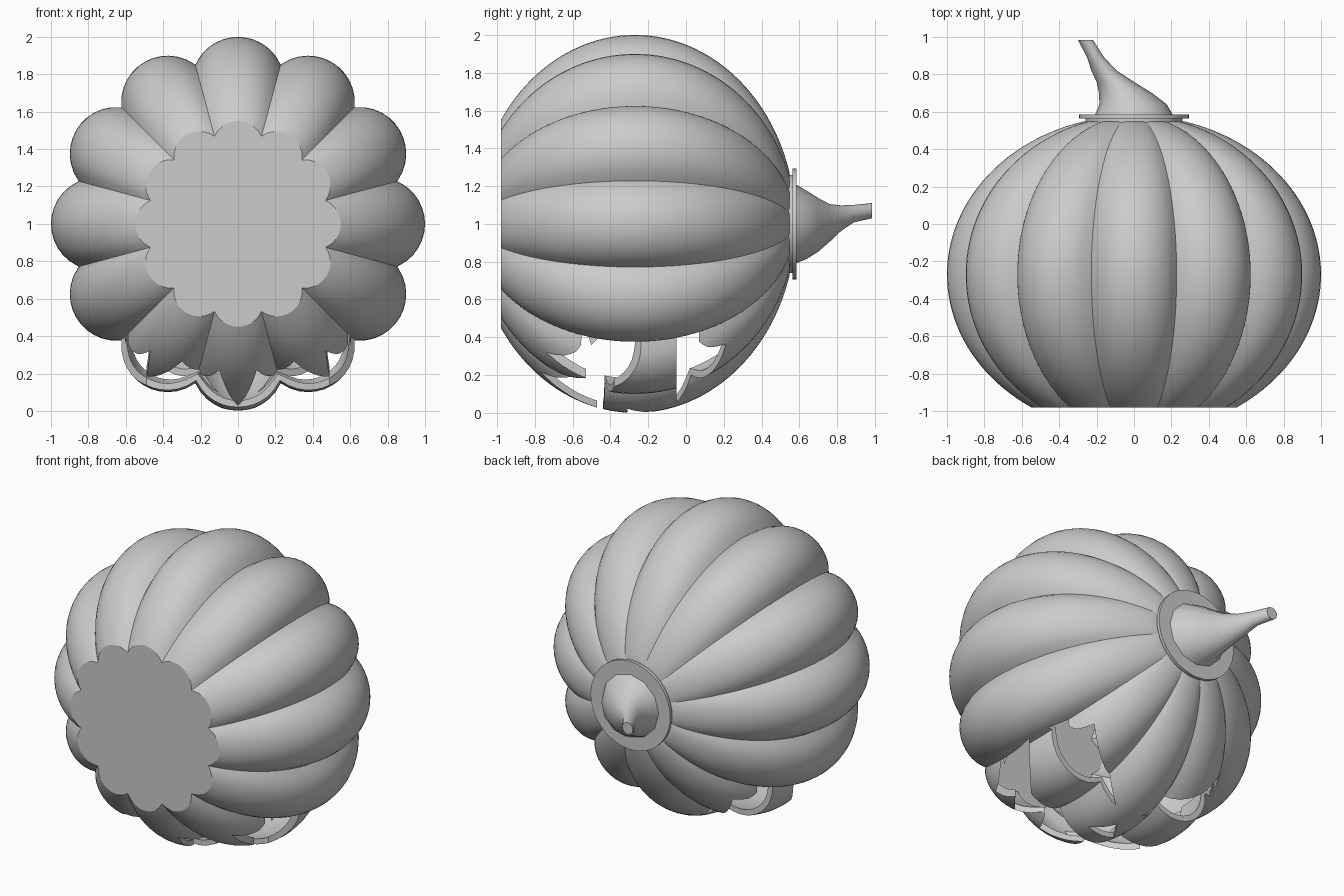
import bpy, bmesh, math
from mathutils import Vector

if "Cube" in bpy.data.objects:
    bpy.data.objects.remove(bpy.data.objects["Cube"])

grey = bpy.data.materials.new("plain grey")
grey.use_nodes = True
grey.diffuse_color = (0.6, 0.6, 0.6, 1)
grey.node_tree.nodes["Principled BSDF"].inputs["Base Color"].default_value = (0.6, 0.6, 0.6, 1)


def make_object(name, bm):
    bmesh.ops.recalc_face_normals(bm, faces=bm.faces)
    mesh = bpy.data.meshes.new(name)
    bm.to_mesh(mesh)
    bm.free()
    mesh.materials.append(grey)
    ob = bpy.data.objects.new(name, mesh)
    bpy.context.collection.objects.link(ob)
    return ob


def loft(name, rings):
    """Skin a list of closed point rings and cap both ends."""
    bm = bmesh.new()
    loops = [[bm.verts.new(p) for p in ring] for ring in rings]
    for a, b in zip(loops, loops[1:]):
        for i in range(len(a)):
            j = (i + 1) % len(a)
            bm.faces.new((a[i], a[j], b[j], b[i]))
    bm.faces.new(loops[0])
    bm.faces.new(loops[-1])
    return make_object(name, bm)


def select_only(ob):
    bpy.ops.object.select_all(action='DESELECT')
    ob.select_set(True)
    bpy.context.view_layer.objects.active = ob


def smooth(ob, degrees):
    select_only(ob)
    bpy.ops.object.shade_smooth_by_angle(angle=math.radians(degrees))


# Ribbed hollow body, lying with its axis along y
LOBES, STEPS, RINGS = 12, 12, 48
MID_Y, HALF_LENGTH = -0.27, 0.85
FRONT_Y, BACK_Y = -0.98, 0.547


def lobe_radius(step):
    off = math.radians(30) * ((step % STEPS) / STEPS - 0.5)
    return 0.75 * math.cos(off) + math.sqrt(0.0625 - (0.75 * math.sin(off)) ** 2)


def body_ring(y):
    size = math.sqrt(1 - ((y - MID_Y) / HALF_LENGTH) ** 2)
    ring = []
    for i in range(LOBES * STEPS):
        a = math.radians(15) + math.tau * i / (LOBES * STEPS)
        r = size * lobe_radius(i)
        ring.append((r * math.cos(a), y, 1 + r * math.sin(a)))
    return ring


start = math.asin((FRONT_Y - MID_Y) / HALF_LENGTH)
end = math.asin((BACK_Y - MID_Y) / HALF_LENGTH)
body = loft("ribbed_body", [
    body_ring(MID_Y + HALF_LENGTH * math.sin(start + (end - start) * i / RINGS))
    for i in range(RINGS + 1)])
shell = body.modifiers.new("wall", 'SOLIDIFY')
shell.thickness = 0.035
shell.offset = -1

# Carved face openings on the underside
eye = [(0.10, -0.05), (0.64, -0.05), (0.49, 0.21)]
nose = [(-0.10, -0.31), (0.10, -0.31), (0, -0.16)]
upper_lip = [(0.22, -0.43), (0.49, -0.38), (0.66, -0.20)]
lower_lip = [(0.59, -0.55), (0.47, -0.74), (0.49, -0.53), (0.30, -0.76),
             (0.20, -0.60), (0.10, -0.77)]
right_half = upper_lip + lower_lip


def mirrored(points):
    return [(-x, y) for x, y in reversed(points)]


mouth = [(0, -0.44)] + right_half + [(0, -0.47)] + mirrored(right_half)

for name, outline in (("left_eye", eye), ("right_eye", mirrored(eye)),
                      ("nose", nose), ("mouth", mouth)):
    cutter = loft(name + "_cutter", [[(x, y, z) for x, y in outline] for z in (-0.2, 0.65)])
    cutter.hide_render = True
    cut = body.modifiers.new(name, 'BOOLEAN')
    cut.operation = 'DIFFERENCE'
    cut.solver = 'EXACT'
    cut.object = cutter

select_only(body)
for modifier in list(body.modifiers):
    bpy.ops.object.modifier_apply(modifier=modifier.name)
for ob in [o for o in bpy.data.objects if o.name.endswith("_cutter")]:
    bpy.data.objects.remove(ob)
smooth(body, 30)


# Stepped collar and curved stem
def circle(x, y, z, r, sides):
    return [(x + r * math.cos(math.tau * i / sides), y, z + r * math.sin(math.tau * i / sides))
            for i in range(sides)]


for name, y0, y1, r in (("collar_step", 0.535, 0.566, 0.26), ("collar_rim", 0.564, 0.585, 0.293)):
    smooth(loft(name, [circle(0, y, 1, r, 48) for y in (y0, y1)]), 30)

stem_path = [(0, 0.58, 1.0, 0.21), (-0.005, 0.64, 0.995, 0.18), (-0.045, 0.70, 0.995, 0.142),
             (-0.10, 0.76, 1.005, 0.10), (-0.16, 0.82, 1.03, 0.068),
             (-0.205, 0.89, 1.055, 0.046), (-0.26, 0.985, 1.07, 0.04)]
smooth(loft("stem", [circle(x, y, z, r, 12) for x, y, z, r in stem_path]), 50)
